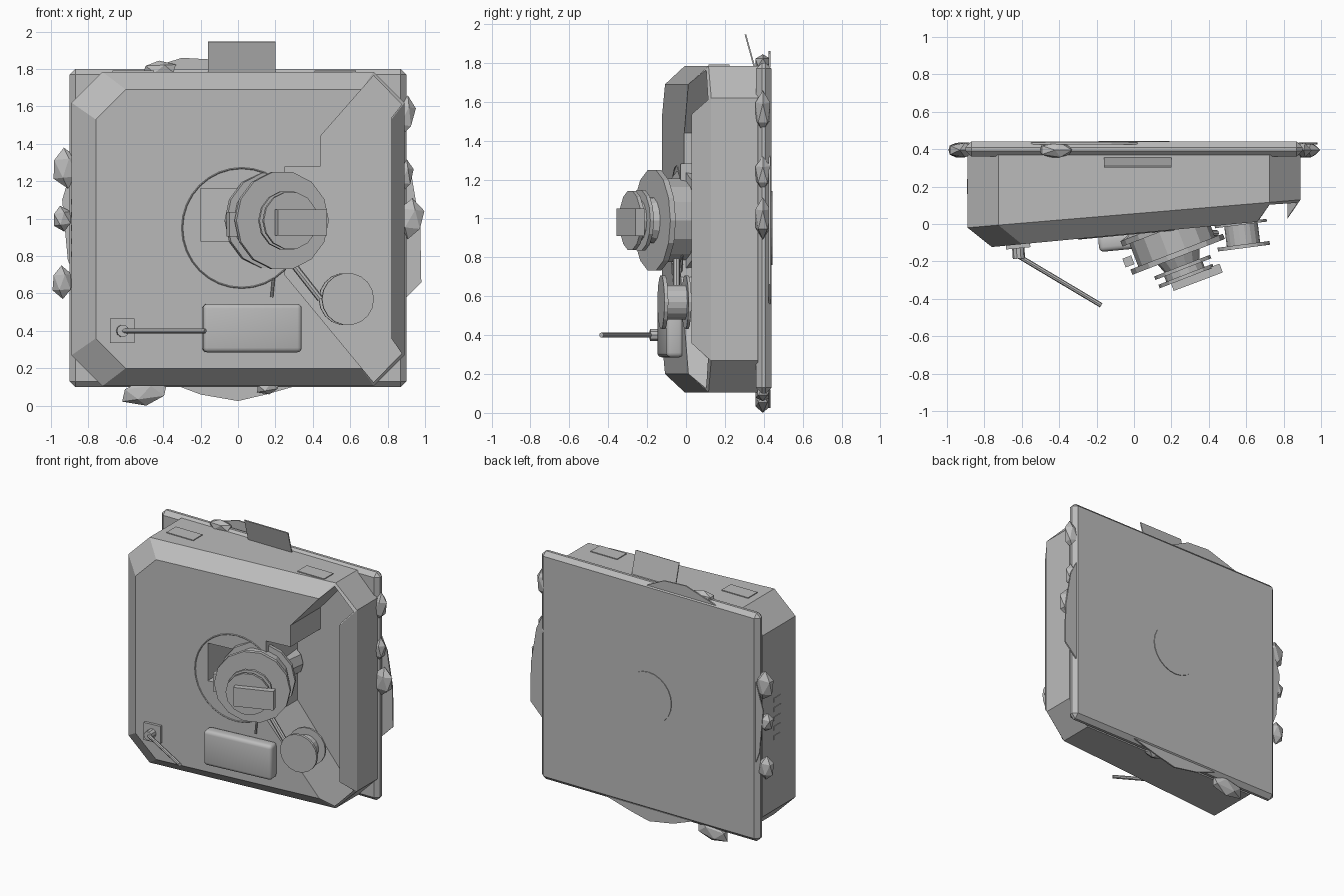
import bpy, bmesh, math, random
from mathutils import Vector, Matrix

random.seed(4)
if "Cube" in bpy.data.objects:
    bpy.data.objects.remove(bpy.data.objects["Cube"])

grey = bpy.data.materials.new("plain_grey")
grey.use_nodes = True
grey.diffuse_color = (0.5, 0.5, 0.5, 1)
grey.node_tree.nodes["Principled BSDF"].inputs["Base Color"].default_value = (0.5, 0.5, 0.5, 1)


def finish(name, bm, matrix=None):
    bmesh.ops.recalc_face_normals(bm, faces=bm.faces)
    mesh = bpy.data.meshes.new(name)
    bm.to_mesh(mesh)
    bm.free()
    mesh.materials.append(grey)
    ob = bpy.data.objects.new(name, mesh)
    if matrix:
        ob.matrix_world = matrix
    bpy.context.collection.objects.link(ob)
    return ob


def box(name, loc, size, bevel=0, turn=0, segments=1):
    bm = bmesh.new()
    bmesh.ops.create_cube(bm, size=1, matrix=Matrix.Diagonal((*size, 1)))
    if bevel:
        bmesh.ops.bevel(bm, geom=bm.edges[:], offset=bevel, segments=segments,
                        affect='EDGES', profile=0.5)
    return finish(name, bm, Matrix.Translation(loc) @ Matrix.Rotation(turn, 4, 'Z'))


def lathe(name, profile, start, axis, sides=16):
    """Stack of rings given as (distance along axis, radius), capped at both ends."""
    bm = bmesh.new()
    rings = []
    for d, r in profile:
        rings.append([bm.verts.new((r * math.cos(2 * math.pi * k / sides),
                                    r * math.sin(2 * math.pi * k / sides), d))
                      for k in range(sides)])
    for a, b in zip(rings, rings[1:]):
        for k in range(sides):
            n = (k + 1) % sides
            bm.faces.new((a[k], a[n], b[n], b[k]))
    bm.faces.new(rings[0])
    bm.faces.new(rings[-1])
    rot = Vector(axis).to_track_quat('Z', 'Y').to_matrix().to_4x4()
    return finish(name, bm, Matrix.Translation(start) @ rot)


def rod(name, a, b, r, sides=8):
    a, b = Vector(a), Vector(b)
    return lathe(name, [(0, r), ((b - a).length, r)], a, b - a, sides)


def prism(name, outline, y0, y1):
    """Outline in x and z, pushed from y0 to y1."""
    bm = bmesh.new()
    rings = [[bm.verts.new((x, y, z)) for x, z in outline] for y in (y0, y1)]
    count = len(outline)
    for k in range(count):
        n = (k + 1) % count
        bm.faces.new((rings[0][k], rings[0][n], rings[1][n], rings[1][k]))
    for ring in rings:
        bm.faces.new(ring)
    return finish(name, bm)


def cut(target, cutter):
    mod = target.modifiers.new("cut", 'BOOLEAN')
    mod.operation = 'DIFFERENCE'
    mod.solver = 'EXACT'
    mod.object = cutter
    graph = bpy.context.evaluated_depsgraph_get()
    mesh = bpy.data.meshes.new_from_object(target.evaluated_get(graph))
    target.modifiers.clear()
    target.data = mesh
    bpy.data.objects.remove(cutter)


# Back plate with a round cover
box("back_plate", (0, 0.4, 0.95), (1.8, 0.08, 1.7), 0.03)
rod("back_cover", (0, 0.43, 0.95), (0, 0.445, 0.95), 0.19, 24)


# Body: eight-sided housing whose front slopes from left to right
def octagon(w, h, c):
    pts = [(w, h - c), (w - c, h), (c - w, h), (-w, h - c)]
    return pts + [(-x, -z) for x, z in pts]


layers = [(octagon(0.89, 0.84, 0.165), 0.37, 0),
          (octagon(0.89, 0.84, 0.165), 0.055, 0.084),
          (octagon(0.79, 0.745, 0.16), -0.048, 0.095)]
bm = bmesh.new()
rings = [[bm.verts.new((x + (0.03 if i == 2 else 0), y + slope * x, 0.945 + z)) for x, z in pts]
         for i, (pts, y, slope) in enumerate(layers)]
for a, b in zip(rings, rings[1:]):
    for k in range(8):
        n = (k + 1) % 8
        bm.faces.new((a[k], a[n], b[n], b[k]))
bm.faces.new(rings[0])
bm.faces.new(rings[-1])
body = finish("body", bm)

# Open bay on one side of the front, and the pocket behind the dial
bay = [(0.25, 0.7), (0.725, 0.125), (0.875, 0.28), (0.82, 0.36), (0.82, 1.54),
       (0.875, 1.61), (0.725, 1.765), (0.44, 1.44), (0.44, 1.28), (0.25, 1.28)]
cut(body, prism("bay_cutter", bay, -0.4, 0.345))
cut(body, box("pocket_cutter", (-0.02, 0, 1.02), (0.36, 0.5, 0.28)))

# Thin ring around the dial
bpy.ops.mesh.primitive_torus_add(major_segments=32, minor_segments=4, major_radius=0.32,
                                 minor_radius=0.006, location=(0.02, -0.047, 0.95),
                                 rotation=(math.pi / 2, 0, 0.095))
bpy.context.object.name = "dial_ring"
bpy.context.object.data.materials.append(grey)

# Tilted dial: wide hub, neck, twin flanges and a grip plate
axis = Vector((0.36, -0.93, 0)).normalized()
dial = [(0, 0.2), (0.02, 0.26), (0.05, 0.26), (0.05, 0.22), (0.18, 0.22), (0.18, 0.265),
        (0.21, 0.265), (0.21, 0.12), (0.26, 0.1), (0.26, 0.16), (0.28, 0.16),
        (0.28, 0.11), (0.31, 0.11), (0.31, 0.155), (0.33, 0.155)]
lathe("dial", dial, (0.163, 0.02, 0.99), axis, 14)
box("dial_grip", (0.335, -0.285, 0.98), (0.28, 0.05, 0.14), turn=0.36)
rod("dial_shaft", (0.2, 0.34, 0.99), (0.163, 0.02, 0.99), 0.11, 10)
box("dial_stop", (-0.03, -0.2, 0.97), (0.05, 0.05, 0.13), turn=0.36)

# Side gauge with two discs and a link
gauge = [(0, 0.14), (0.015, 0.14), (0.015, 0.09), (0.12, 0.09), (0.12, 0.14), (0.14, 0.14)]
lathe("gauge", gauge, (0.57, 0.01, 0.57), (0.13, -1, 0), 18)
rod("gauge_link", (0.26, -0.05, 0.8), (0.44, -0.05, 0.57), 0.018)
rod("gauge_pin", (0.18, -0.05, 0.58), (0.19, -0.05, 0.68), 0.008)

# Rounded display panel
panel = box("display_panel", (0.075, -0.08, 0.415), (0.53, 0.09, 0.26), 0.025, 0.095, 3)
bpy.ops.object.select_all(action='DESELECT')
panel.select_set(True)
bpy.context.view_layer.objects.active = panel
bpy.ops.object.shade_smooth_by_angle(angle=math.radians(35))

# Lever on a square base
box("lever_base", (-0.62, -0.115, 0.4), (0.13, 0.03, 0.13), turn=0.095)
rod("lever_socket", (-0.62, -0.11, 0.4), (-0.615, -0.185, 0.4), 0.033, 10)
rod("lever", (-0.62, -0.17, 0.4), (-0.175, -0.435, 0.4), 0.013)

# Top flap, top hatches and side vents
flap = box("top_flap", (0.02, 0.335, 1.84), (0.36, 0.008, 0.22))
flap.rotation_euler.x = 0.27
for x in (-0.56, 0.52):
    box("top_hatch", (x, 0.17, 1.787), (0.22, 0.11, 0.008))
for i in range(5):
    box("side_vent", (-0.89, 0.2, 0.81 + i * 0.07), (0.008, 0.08, 0.03))

# Thin torn sheets trapped by the plate
sheets = {
    "bottom_sheet": [(-0.36, 0.12), (-0.2, 0.06), (0, 0.025), (0.15, 0.06), (0.36, 0.12)],
    "right_sheet": [(0.88, 0.56), (0.98, 0.66), (0.975, 0.95), (0.93, 1.22), (0.88, 1.32)],
    "top_sheet": [(-0.55, 1.78), (-0.3, 1.86), (-0.12, 1.85), (0.02, 1.78)],
    "left_sheet": [(-0.88, 1.3), (-0.94, 1.1), (-0.91, 0.78), (-0.88, 0.7)],
}
for name, outline in sheets.items():
    prism(name, outline, 0.425, 0.435)

# Faceted lumps around the rim: x, z, half width, half height
lumps = [(-0.92, 1.27, 0.08, 0.11), (-0.94, 1.0, 0.055, 0.07), (-0.94, 0.66, 0.06, 0.09),
         (-0.5, 0.07, 0.14, 0.07), (0.16, 0.1, 0.07, 0.04), (-0.42, 1.8, 0.1, 0.045),
         (0.89, 1.55, 0.06, 0.11), (0.89, 1.23, 0.05, 0.09), (0.92, 1.0, 0.08, 0.11)]
for x, z, w, h in lumps:
    bm = bmesh.new()
    bmesh.ops.create_icosphere(bm, subdivisions=1, radius=1)
    bmesh.ops.scale(bm, verts=bm.verts, vec=(w, 0.045, h))
    bmesh.ops.rotate(bm, verts=bm.verts, matrix=Matrix.Rotation(random.uniform(-0.2, 0.2), 3, 'Y'))
    finish("rim_lump", bm, Matrix.Translation((x, 0.395, z)))
